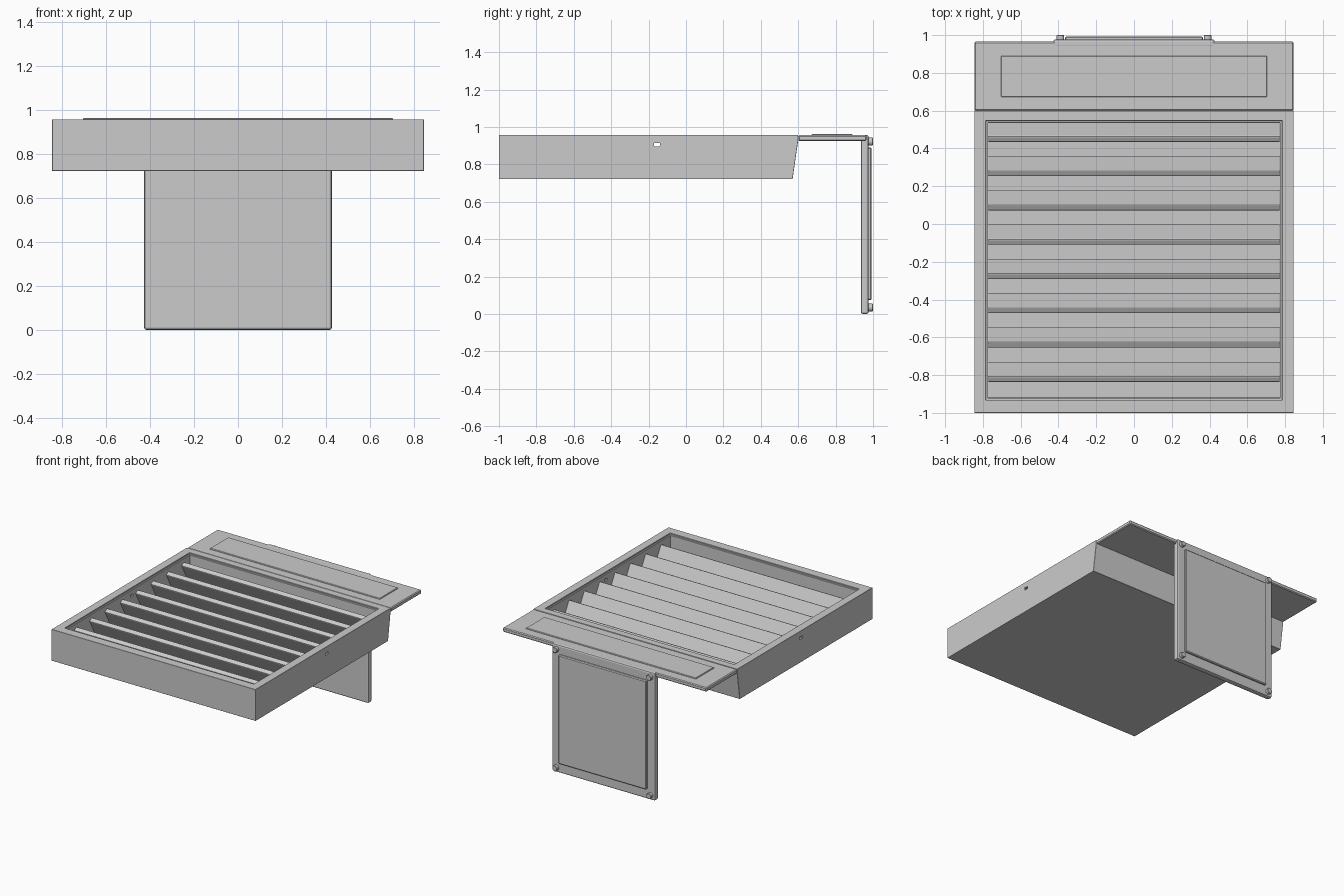
import bpy, bmesh, math
from mathutils import Vector

if "Cube" in bpy.data.objects:
    bpy.data.objects.remove(bpy.data.objects["Cube"])


def finish(name, bm, bevel=0.0, segments=1):
    bmesh.ops.recalc_face_normals(bm, faces=bm.faces)
    me = bpy.data.meshes.new(name)
    bm.to_mesh(me)
    bm.free()
    ob = bpy.data.objects.new(name, me)
    bpy.context.collection.objects.link(ob)
    if bevel:
        m = ob.modifiers.new("Bevel", "BEVEL")
        m.width, m.segments = bevel, segments
        m.limit_method = "ANGLE"
    return ob


def prism(name, yz, half_width, **kw):
    """Extrude a side profile (y, z) across x, centred on x = 0."""
    bm = bmesh.new()
    f = bm.faces.new([bm.verts.new((-half_width, y, z)) for y, z in yz])
    r = bmesh.ops.extrude_face_region(bm, geom=[f])
    moved = [v for v in r["geom"] if isinstance(v, bmesh.types.BMVert)]
    bmesh.ops.translate(bm, vec=(2 * half_width, 0, 0), verts=moved)
    return finish(name, bm, **kw)


def box(name, hw, y0, y1, z0, z1, **kw):
    return prism(name, [(y0, z0), (y1, z0), (y1, z1), (y0, z1)], hw, **kw)


def cut(target, cutter):
    m = target.modifiers.new("Cut", "BOOLEAN")
    m.operation, m.solver, m.object = "DIFFERENCE", "EXACT", cutter
    cutter.hide_render = True
    cutter.hide_set(True)


# Open tray with a slanted back wall
tray = prism("tray", [(-1, 0.722), (0.57, 0.722), (0.6, 0.93), (0.6, 0.957), (-1, 0.957)], 0.845)
cut(tray, box("tray_opening_cutter", 0.773, -0.92, 0.535, 0.74, 1.1))
cut(tray, prism("rim_chamfer_cutter", [(-0.932, 0.947), (0.547, 0.947), (0.547, 1.1), (-0.932, 1.1)], 0.784))
cut(tray, box("side_slot_cutter", 1.0, -0.17, -0.14, 0.896, 0.914))
edge = tray.modifiers.new("Bevel", "BEVEL")
edge.width, edge.segments, edge.limit_method = 0.004, 1, "ANGLE"

# Row of leaning slats
ang = math.radians(61)
down = Vector((math.cos(ang), -math.sin(ang)))
across = Vector((math.sin(ang), math.cos(ang)))
for i in range(8):
    p = Vector((-0.838 + 0.1815 * i, 0.905))
    t, length = 0.036, 0.165
    prof = [p, p + across * t, p + across * t + down * length, p + down * length]
    prism(f"slat_{i + 1}", [tuple(q) for q in prof], 0.775, bevel=0.007, segments=2)

# Rear shelf with its raised panel
box("rear_shelf", 0.845, 0.6, 0.965, 0.925, 0.956, bevel=0.006)
box("shelf_panel", 0.705, 0.672, 0.89, 0.95, 0.963, bevel=0.004)

# Hanging rear plate with raised panel
box("rear_plate", 0.427, 0.935, 0.977, 0.0, 0.957, bevel=0.011, segments=2)
box("rear_plate_panel", 0.365, 0.97, 0.993, 0.075, 0.89, bevel=0.006)

# Corner studs on the plate
for sx in (-1, 1):
    for z, level in ((0.035, "lower"), (0.922, "upper")):
        bm = bmesh.new()
        bmesh.ops.create_cone(bm, cap_ends=True, segments=12, radius1=0.021, radius2=0.021, depth=0.03)
        for v in bm.verts:
            x, y, h = v.co
            v.co = (sx * 0.39 + x, 0.985 + h, z + y)
        finish(f"{level}_stud_{'left' if sx < 0 else 'right'}", bm, bevel=0.003)
